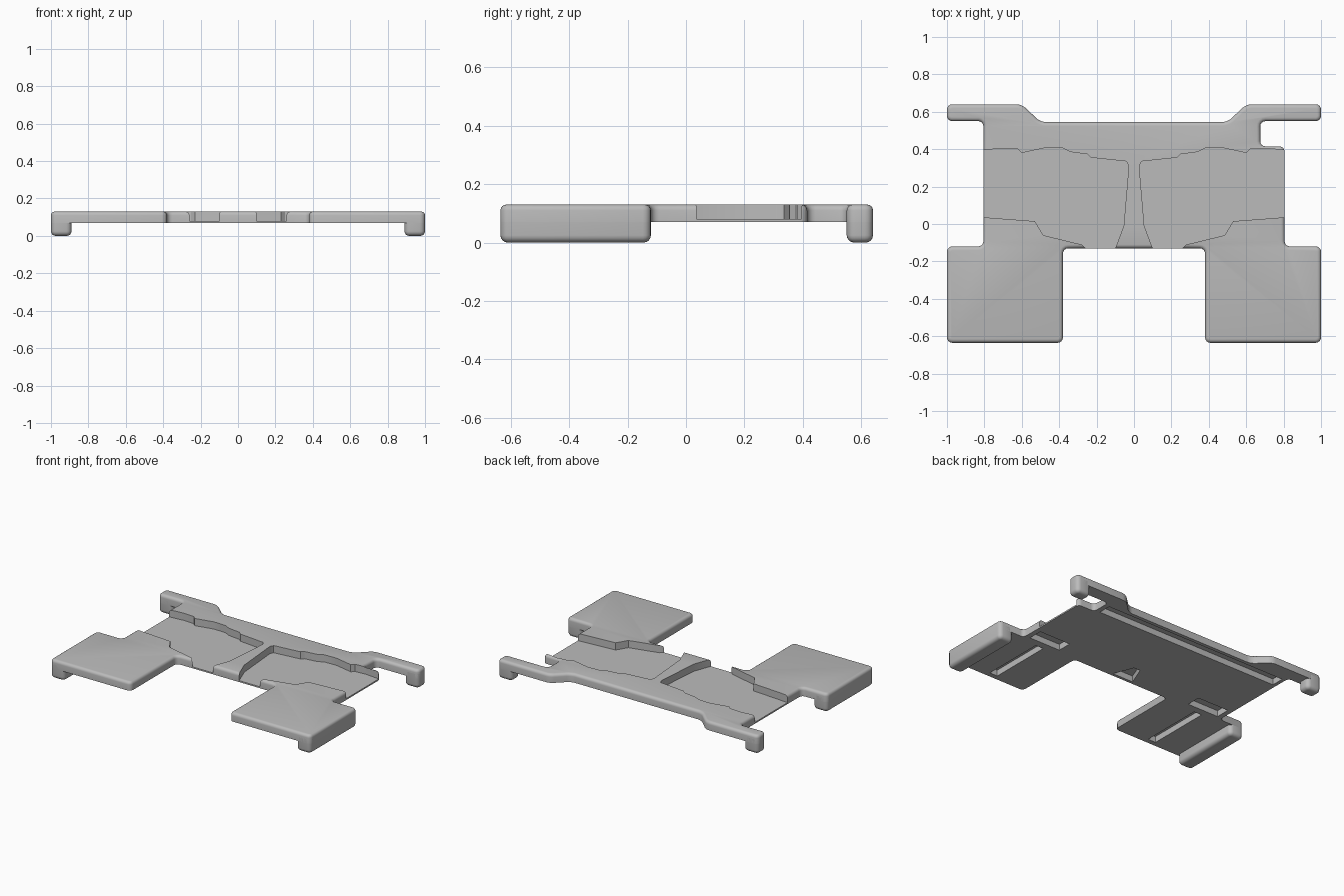
import bpy, bmesh

if "Cube" in bpy.data.objects:
    bpy.data.objects.remove(bpy.data.objects["Cube"], do_unlink=True)

TOP, UNDER, FLOOR = 0.13, 0.07, 0.08

grey = bpy.data.materials.new("plain_grey")
grey.use_nodes = True
grey.diffuse_color = (0.5, 0.5, 0.5, 1)
grey.node_tree.nodes["Principled BSDF"].inputs["Base Color"].default_value = (0.5, 0.5, 0.5, 1)


def finish(bm, name):
    bmesh.ops.recalc_face_normals(bm, faces=bm.faces)
    mesh = bpy.data.meshes.new(name)
    bm.to_mesh(mesh)
    bm.free()
    obj = bpy.data.objects.new(name, mesh)
    bpy.context.collection.objects.link(obj)
    mesh.materials.append(grey)
    return obj


def prism(points, low, high):
    bm = bmesh.new()
    face = bm.faces.new([bm.verts.new((x, y, low)) for x, y in points])
    new = bmesh.ops.extrude_face_region(bm, geom=[face])["geom"]
    for v in new:
        if isinstance(v, bmesh.types.BMVert):
            v.co.z = high
    bmesh.ops.recalc_face_normals(bm, faces=bm.faces)
    return bm


def round_edges(bm, test, radius):
    edges = [e for e in bm.edges if test(*[v.co for v in e.verts])]
    bmesh.ops.bevel(bm, geom=edges, offset=radius, segments=4, profile=0.5,
                    affect='EDGES', clamp_overlap=True)


def upright(a, b):
    return abs(a.z - b.z) > 0.02


def rectangle(x0, x1, y0, y1):
    return [(x0, y0), (x1, y0), (x1, y1), (x0, y1)]


def flip(points):
    return [(-x, y) for x, y in reversed(points)]


def activate(obj):
    bpy.ops.object.select_all(action='DESELECT')
    obj.select_set(True)
    bpy.context.view_layer.objects.active = obj


def cut(obj, tool):
    tool.hide_render = True
    mod = obj.modifiers.new("cut", 'BOOLEAN')
    mod.operation, mod.solver, mod.object = 'DIFFERENCE', 'EXACT', tool
    activate(obj)
    bpy.ops.object.modifier_apply(modifier=mod.name)
    bpy.data.objects.remove(tool, do_unlink=True)


# Plate outline: two front pads, a body and two rear arms, one side notched
side = [(0.38, -0.13), (0.38, -0.635), (1, -0.635), (1, -0.12), (0.805, -0.12)]
notch = [(0.805, 0.415), (0.675, 0.415), (0.675, 0.55)]
arm = [(1, 0.55), (1, 0.64), (0.6, 0.64), (0.5, 0.545)]
outline = side + notch + arm + flip(arm) + [(-0.805, 0.55)] + flip(side)
bm = prism(outline, UNDER, TOP)
round_edges(bm, upright, 0.028)
round_edges(bm, lambda a, b: min(a.z, b.z) > TOP - 0.001, 0.02)
plate = finish(bm, "base_plate")

# Sunken top panels with sloping walls
panel = [(0.04, 0.335), (0.23, 0.355), (0.25, 0.373), (0.34, 0.385), (0.38, 0.405),
         (0.47, 0.408), (0.6, 0.38), (0.62, 0.4), (0.7, 0.405), (0.86, 0.39),
         (0.86, 0.04), (0.53, 0.015), (0.485, -0.06), (0.28, -0.11), (0.22, -0.17),
         (0.115, -0.17), (0.055, -0.01), (0.028, 0.31)]


def panel_cutter(points):
    bm = bmesh.new()
    rim = [bm.verts.new((x, y, TOP + 0.002)) for x, y in points]
    inner = bm.faces.new(rim)
    bmesh.ops.inset_region(bm, faces=[inner], thickness=0.016, use_boundary=True,
                           use_even_offset=True)
    for v in inner.verts:
        v.co.z = FLOOR
    bm.faces.new(rim)
    return finish(bm, "panel_cutter")


for points in (panel, flip(panel)):
    cut(plate, panel_cutter(points))

# Hollows on the underside: rear beam, centre spine, pad grooves and pad roots
pad_groove = rectangle(0.62, 0.68, -0.6, -0.15)
pad_root = rectangle(0.53, 0.77, -0.1, 0.0)
spine = [(-0.08, -0.11), (0.08, -0.11), (0.025, 0.03), (-0.025, 0.03)]
hollows = [rectangle(-0.78, 0.64, 0.43, 0.52), spine,
           pad_groove, flip(pad_groove), pad_root, flip(pad_root)]
for points in hollows:
    cut(plate, finish(prism(points, UNDER - 0.02, 0.112), "hollow_cutter"))

# Hanging lips at the four outer ends
lips = []
for name, y0, y1 in (("pad_lip", -0.635, -0.12), ("arm_lip", 0.55, 0.64)):
    for side_name, points in (("left", rectangle(0.89, 1, y0, y1)),
                              ("right", flip(rectangle(0.89, 1, y0, y1)))):
        bm = prism(points, 0, 0.1)
        round_edges(bm, upright, 0.028)
        round_edges(bm, lambda a, b: max(a.z, b.z) < 0.001, 0.025)
        lips.append(finish(bm, side_name + "_" + name))

for obj in [plate] + lips:
    activate(obj)
    bpy.ops.object.shade_smooth_by_angle(angle=0.6)
